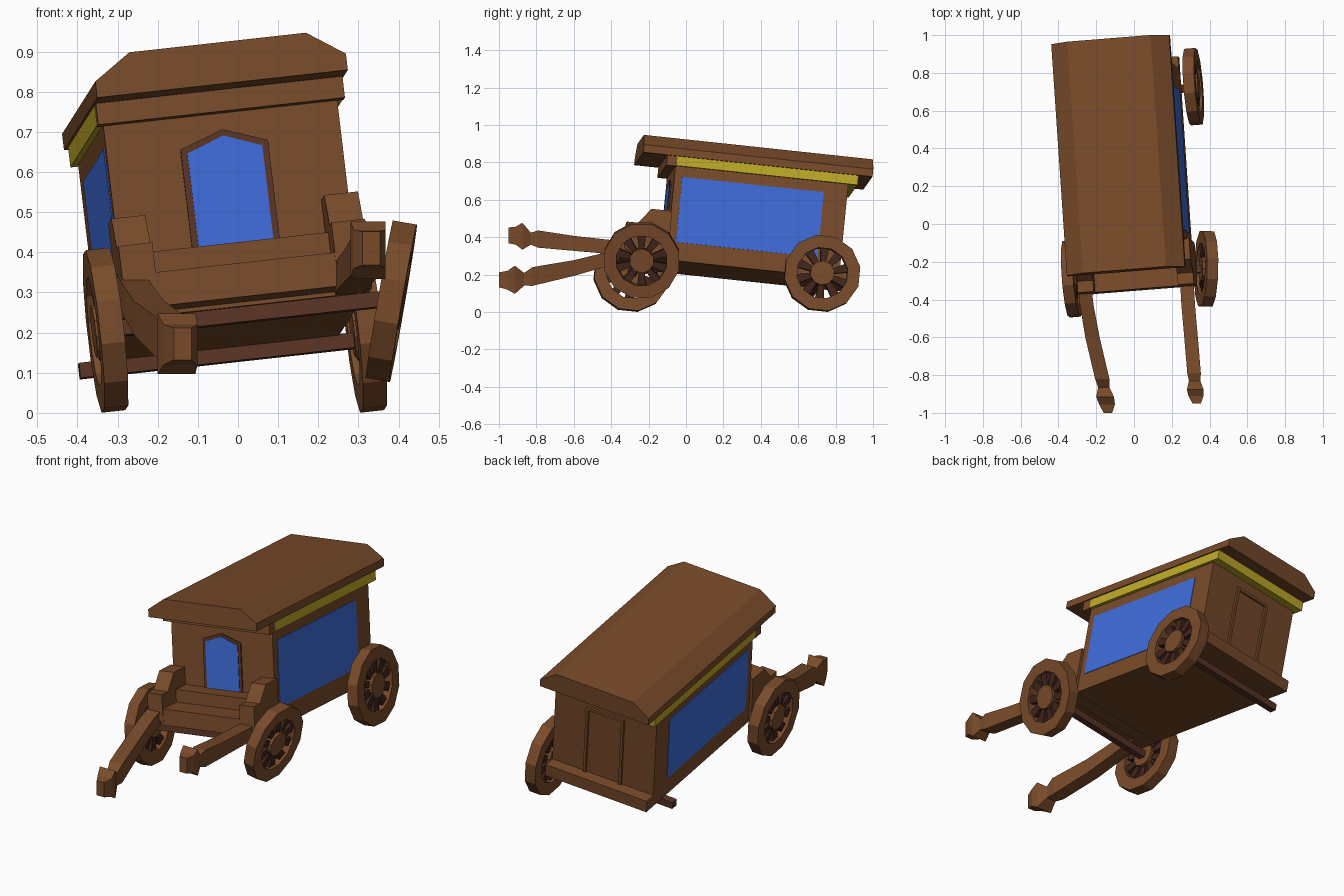
import bpy, bmesh
from math import sin, cos, pi
from mathutils import Vector, Matrix

if "Cube" in bpy.data.objects:
    bpy.data.objects.remove(bpy.data.objects["Cube"])

# Tilt of the broken wagon (one rear wheel is missing)
Y = Vector((-0.067, 0.991, -0.106)).normalized()
X = Vector((0.991, 0.077, 0.110))
X = (X - Y * X.dot(Y)).normalized()
Z = X.cross(Y)
TILT = Matrix((X, Y, Z)).transposed()
CX = 0.032  # centre line of the wagon in its own frame


def material(name, rgb):
    m = bpy.data.materials.new(name)
    m.diffuse_color = (*rgb, 1)
    m.use_nodes = True
    m.node_tree.nodes["Principled BSDF"].inputs["Base Color"].default_value = m.diffuse_color
    return m


WOOD = material("wood", (0.19, 0.07, 0.023))
DARK = material("dark_wood", (0.055, 0.018, 0.012))
RED = material("axle_wood", (0.10, 0.034, 0.018))
BLUE = material("blue", (0.05, 0.15, 0.70))
YELLOW = material("yellow", (0.52, 0.40, 0.02))


def loft(name, rings, mat, rot=TILT, origin=(0, 0, 0), cyclic=False):
    """Skin a list of rings; caps the ends unless cyclic."""
    bm = bmesh.new()
    vs = [[bm.verts.new(rot @ Vector(p) + Vector(origin)) for p in r] for r in rings]
    n, k = len(vs), len(vs[0])
    for i in range(n if cyclic else n - 1):
        a, b = vs[i], vs[(i + 1) % n]
        for j in range(k):
            bm.faces.new((a[j], a[(j + 1) % k], b[(j + 1) % k], b[j]))
    if not cyclic:
        bm.faces.new(vs[0])
        bm.faces.new(vs[-1])
    bmesh.ops.recalc_face_normals(bm, faces=bm.faces[:])
    me = bpy.data.meshes.new(name)
    bm.to_mesh(me)
    bm.free()
    me.materials.append(mat)
    ob = bpy.data.objects.new(name, me)
    bpy.context.collection.objects.link(ob)
    return ob


def box(name, x, y, z, mat=WOOD):
    """Box from ranges; x is measured from the centre line."""
    return loft(name, [[(CX + x[0], b, z[0]), (CX + x[1], b, z[0]),
                        (CX + x[1], b, z[1]), (CX + x[0], b, z[1])] for b in y], mat)


def front_prism(name, pts, y, mat=WOOD):
    return loft(name, [[(CX + p, b, q) for p, q in pts] for b in y], mat)


def side_prism(name, pts, x, mat=WOOD):
    return loft(name, [[(CX + a, p, q) for p, q in pts] for a in x], mat)


# Cabin, roof and trim
box("cabin", (-0.294, 0.294), (-0.155, 0.776), (0.23, 0.79))
front_prism("roof", [(-0.315, 0.79), (0.315, 0.79), (0.315, 0.831), (0.222, 0.894),
                     (-0.222, 0.894), (-0.315, 0.831)], (-0.335, 0.90))
box("front_cornice", (-0.31, 0.31), (-0.205, -0.15), (0.735, 0.789))
box("yellow_cornice", (-0.31, 0.31), (-0.15, 0.825), (0.738, 0.789), YELLOW)
box("rear_ledge", (-0.294, 0.294), (0.77, 0.84), (0.23, 0.295))

# Side panels
for s, n in ((1, "right"), (-1, "left")):
    box(n + "_panel", sorted((s * 0.28, s * 0.297)), (-0.113, 0.65), (0.33, 0.682), BLUE)

# Pointed front window with its frame
front_prism("window_frame", [(-0.11, 0.36), (0.11, 0.36), (0.11, 0.655), (0, 0.694),
                             (-0.11, 0.655)], (-0.162, -0.15), RED)
front_prism("window", [(-0.094, 0.36), (0.094, 0.36), (0.094, 0.643), (0, 0.678),
                       (-0.094, 0.643)], (-0.165, -0.15), BLUE)

# Rear door frame
for s in (1, -1):
    box("door_post", sorted((s * 0.095, s * 0.11)), (0.77, 0.788), (0.29, 0.68))
box("door_lintel", (-0.11, 0.11), (0.77, 0.788), (0.665, 0.68))

# Driver's bench: two tiers and stepped arms
box("seat", (-0.24, 0.24), (-0.25, -0.15), (0.24, 0.40))
box("footboard", (-0.24, 0.24), (-0.382, -0.24), (0.25, 0.335))
ARM = [(-0.15, 0.24), (-0.15, 0.492), (-0.262, 0.492), (-0.325, 0.41), (-0.385, 0.41),
       (-0.385, 0.27), (-0.34, 0.24)]
for s, n in ((1, "right"), (-1, "left")):
    side_prism(n + "_arm", ARM, (s * 0.225, s * 0.31))

# Axles
for n, y in (("front", -0.29), ("rear", 0.675)):
    box(n + "_axle", (-0.36, 0.36), (y - 0.02, y + 0.02), (0.195, 0.233), RED)


# Wheels: twelve-sided rim, hub and tapered spokes about the local x axis
def wheel(name, centre, rot):
    c = Vector(centre)

    def ring(r, x, n=12):
        return [(x, r * cos((i + .5) * 2 * pi / n), r * sin((i + .5) * 2 * pi / n))
                for i in range(n)]
    loops = [ring(0.206, -0.03), ring(0.206, 0.03), ring(0.138, 0.03), ring(0.138, -0.03)]
    loft(name + "_rim", loops, WOOD, rot, c, cyclic=True)
    loft(name + "_hub", [ring(0.066, -0.03, 10), ring(0.066, 0.03, 10)], WOOD, rot, c)
    for i in range(10):
        turn = rot @ Matrix.Rotation(i * 2 * pi / 10, 3, 'X')
        loft(name + "_spoke", [[(-0.015, -w, z), (0.015, -w, z), (0.015, w, z), (-0.015, w, z)]
                               for w, z in ((0.013, 0.05), (0.025, 0.145))], DARK, turn, c)


wheel("rear_right_wheel", (0.314, 0.727, 0.206), TILT)
wheel("front_left_wheel", (-0.33, -0.29, 0.206), TILT)
ax = Vector((0.985, -0.02, -0.17)).normalized()          # loose wheel leans outwards
up = ax.cross(Vector((0, 1, 0))).normalized()
wheel("front_right_wheel", (0.382, -0.237, 0.278), Matrix((ax, up.cross(ax), up)).transposed())


# Shafts: square sections (x, y, z, half width, half height) in world space
def shaft(name, sections):
    rings = [[(x - w, y, z - h), (x + w, y, z - h), (x + w, y, z + h), (x - w, y, z + h)]
             for x, y, z, w, h in sections]
    loft(name, rings, WOOD, Matrix.Identity(3))


shaft("left_shaft", [(-0.265, -0.30, 0.31, 0.036, 0.036), (-0.25, -0.43, 0.28, 0.036, 0.038),
                     (-0.22, -0.60, 0.235, 0.038, 0.042), (-0.168, -0.82, 0.19, 0.038, 0.05),
                     (-0.16, -0.865, 0.175, 0.03, 0.034), (-0.153, -0.915, 0.172, 0.047, 0.075),
                     (-0.143, -0.955, 0.17, 0.042, 0.05), (-0.138, -1.0, 0.172, 0.022, 0.04)])
shaft("right_shaft", [(0.278, -0.27, 0.335, 0.036, 0.038), (0.287, -0.43, 0.35, 0.036, 0.038),
                      (0.302, -0.60, 0.367, 0.036, 0.04), (0.318, -0.79, 0.39, 0.036, 0.046),
                      (0.321, -0.83, 0.392, 0.03, 0.032), (0.324, -0.875, 0.405, 0.044, 0.072),
                      (0.328, -0.91, 0.408, 0.04, 0.048), (0.332, -0.95, 0.41, 0.022, 0.042)])
